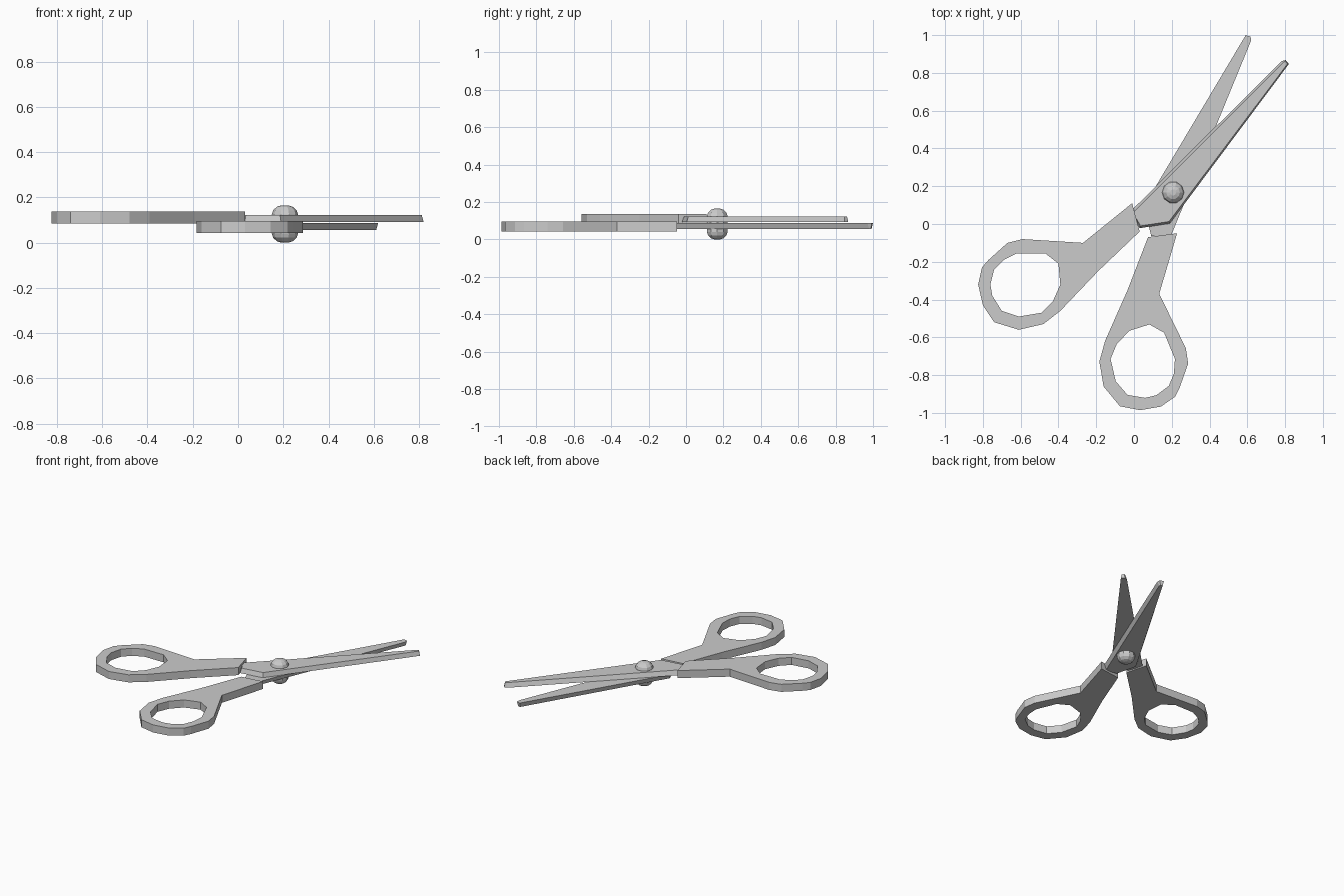
import bpy, bmesh, math
from mathutils import Matrix, Vector

cube = bpy.data.objects.get("Cube")
if cube:
    bpy.data.objects.remove(cube, do_unlink=True)

# Single grey material
GREY = (0.6, 0.6, 0.6, 1)
metal = bpy.data.materials.new("plain grey")
metal.use_nodes = True
metal.diffuse_color = GREY
metal.node_tree.nodes["Principled BSDF"].inputs["Base Color"].default_value = GREY

# Half turn about the long axis swaps the upper half for the lower half
PIVOT = Vector((0.207, 0.177, 0.09))
angle = math.radians(56.25)
axis = Vector((math.cos(angle), math.sin(angle), 0))
FLIP = (Matrix.Translation(PIVOT) @ Matrix.Rotation(math.pi, 4, axis)
        @ Matrix.Translation(-PIVOT))


def finish(bm, name, matrix=None):
    if matrix:
        bm.transform(matrix)
    bmesh.ops.recalc_face_normals(bm, faces=bm.faces)
    mesh = bpy.data.meshes.new(name)
    bm.to_mesh(mesh)
    bm.free()
    mesh.materials.append(metal)
    obj = bpy.data.objects.new(name, mesh)
    bpy.context.collection.objects.link(obj)


def handle(name, matrix, outlines, z0, z1):
    # Flat plate with a finger hole, extruded upward
    bm = bmesh.new()
    for outline in outlines:
        vs = [bm.verts.new((x, y, z0)) for x, y in outline]
        for a, b in zip(vs, vs[1:] + vs[:1]):
            bm.edges.new((a, b))
    bmesh.ops.triangle_fill(bm, edges=bm.edges[:], use_beauty=True)
    top = bmesh.ops.extrude_face_region(bm, geom=bm.faces[:], use_keep_orig=True)
    verts = [g for g in top["geom"] if isinstance(g, bmesh.types.BMVert)]
    bmesh.ops.translate(bm, verts=verts, vec=(0, 0, z1 - z0))
    finish(bm, name, matrix)


def loft(name, rings, matrix=None):
    # Stack of equal rings joined by quads and capped
    bm = bmesh.new()
    loops = [[bm.verts.new(p) for p in ring] for ring in rings]
    for lo, hi in zip(loops, loops[1:]):
        n = len(lo)
        for i in range(n):
            j = (i + 1) % n
            bm.faces.new((lo[i], lo[j], hi[j], hi[i]))
    bm.faces.new(loops[0])
    bm.faces.new(loops[-1])
    finish(bm, name, matrix)


# Handle outline and finger hole
outer = [(-0.01, 0.11), (-0.27, -0.10), (-0.59, -0.08), (-0.67, -0.10),
         (-0.77, -0.19), (-0.805, -0.23), (-0.825, -0.32), (-0.80, -0.43),
         (-0.74, -0.52), (-0.61, -0.56), (-0.48, -0.53), (-0.39, -0.46),
         (-0.19, -0.25), (0.03, -0.04)]
hole = [(-0.62, -0.155), (-0.47, -0.155), (-0.40, -0.21), (-0.39, -0.32),
        (-0.43, -0.41), (-0.49, -0.47), (-0.61, -0.49), (-0.70, -0.46),
        (-0.75, -0.38), (-0.76, -0.32), (-0.74, -0.24), (-0.69, -0.19)]

# Blade: wide mating face, narrower outer face
inner_face = [(-0.02, 0.065), (0.03, -0.022), (0.19, 0.003),
              (0.82, 0.847), (0.803, 0.868), (0.782, 0.862)]
outer_face = [(-0.005, 0.06), (0.035, -0.01), (0.185, 0.013),
              (0.812, 0.847), (0.803, 0.861), (0.793, 0.857)]
blade = [[(x, y, 0.092) for x, y in inner_face],
         [(x, y, 0.123) for x, y in outer_face]]

for side, matrix in (("upper", None), ("lower", FLIP)):
    handle(side + "_handle", matrix, (outer, hole), 0.084, 0.137)
    loft(side + "_blade", blade, matrix)

# Domed rivet through both blades
dome = [(0.016, 0.165), (0.036, 0.158), (0.052, 0.143), (0.058, 0.125)]
profile = [(r, 0.165 - z) for r, z in dome] + dome[::-1]
SIDES = 10
loft("rivet", [[(0.207 + r * math.cos(math.tau * i / SIDES),
                 0.167 + r * math.sin(math.tau * i / SIDES), z)
                for i in range(SIDES)] for r, z in profile])
